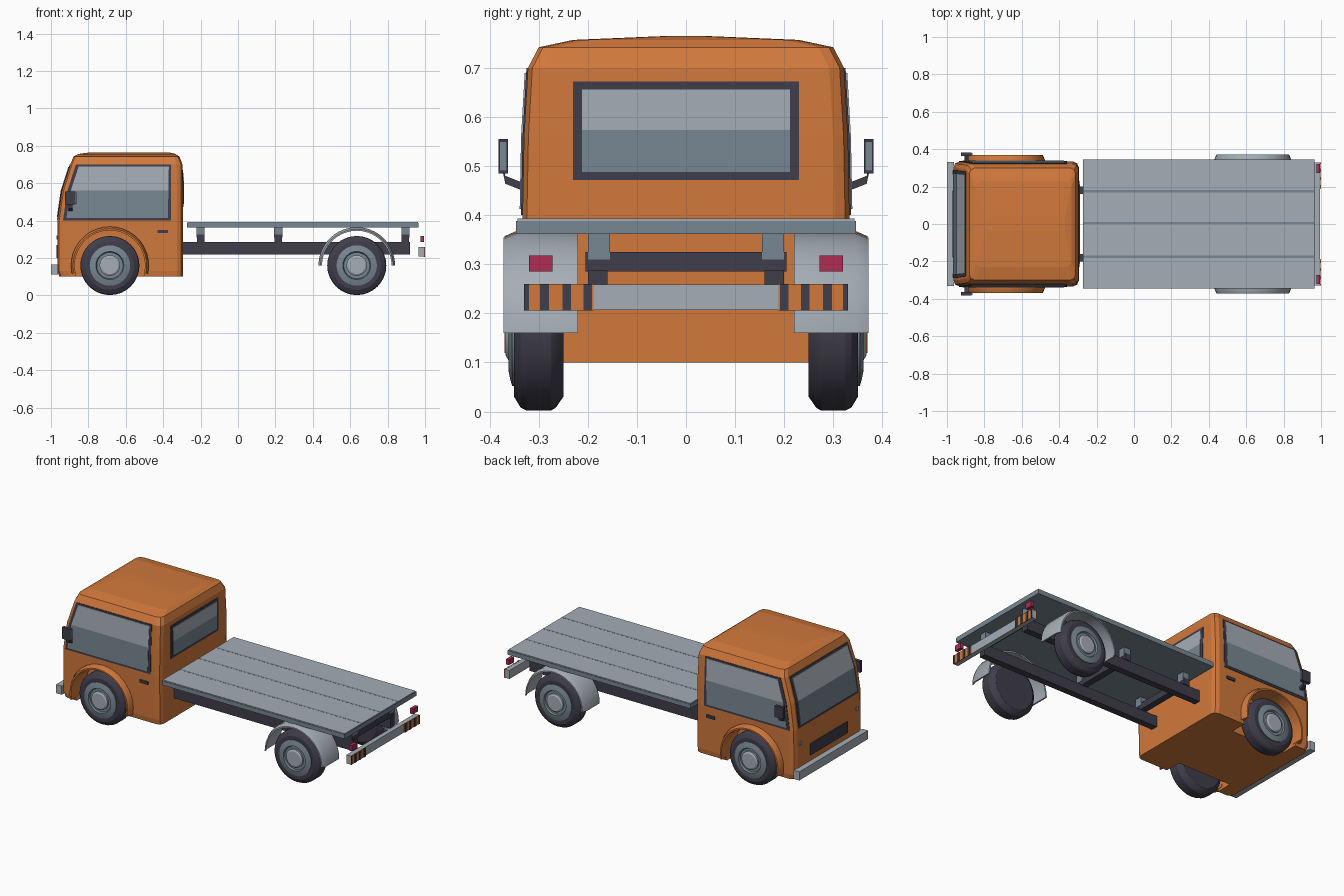
import bpy, bmesh, math

if "Cube" in bpy.data.objects:
    bpy.data.objects.remove(bpy.data.objects["Cube"])

def mat(name, r, g, b):
    m = bpy.data.materials.new(name)
    m.diffuse_color = (r, g, b, 1)
    m.use_nodes = True
    m.node_tree.nodes["Principled BSDF"].inputs["Base Color"].default_value = m.diffuse_color
    return m

ORANGE = mat("orange_paint", .64, .19, .045)
LIGHT = mat("light_grey", .376, .418, .468)
SLATE = mat("slate_grey", .188, .242, .287)
DARK = mat("dark_grey", .05, .047, .07)
RED = mat("red_lamp", .43, .026, .091)


def loft(name, rings, mats, smooth=False):
    """Skin closed rings of points, cap both ends; one material per segment."""
    if not isinstance(mats, list):
        mats = [mats] * (len(rings) - 1)
    slots = list(dict.fromkeys(mats))
    bm = bmesh.new()
    vs = [[bm.verts.new(p) for p in ring] for ring in rings]
    n = len(rings[0])
    for k in range(len(rings) - 1):
        for i in range(n):
            j = (i + 1) % n
            f = bm.faces.new((vs[k][i], vs[k][j], vs[k + 1][j], vs[k + 1][i]))
            f.material_index = slots.index(mats[k])
    bm.faces.new(vs[0]).material_index = slots.index(mats[0])
    bm.faces.new(vs[-1]).material_index = slots.index(mats[-1])
    bmesh.ops.recalc_face_normals(bm, faces=bm.faces)
    me = bpy.data.meshes.new(name)
    bm.to_mesh(me)
    bm.free()
    for m in slots:
        me.materials.append(m)
    if smooth:
        me.polygons.foreach_set("use_smooth", [True] * len(me.polygons))
        me.set_sharp_from_angle(angle=math.radians(25))
    ob = bpy.data.objects.new(name, me)
    bpy.context.collection.objects.link(ob)
    return ob


def box(name, x, y, z, m):
    return loft(name, [[(x[0], y[0], h), (x[1], y[0], h), (x[1], y[1], h), (x[0], y[1], h)] for h in z], m)


def lathe(name, cx, cz, prof, m, n=32):
    """Spin (radius, y) points about the y axis."""
    return loft(name, [[(cx + r * math.cos(2 * math.pi * i / n), y, cz + r * math.sin(2 * math.pi * i / n))
                        for i in range(n)] for r, y in prof], m, True)


def arch(name, cx, cz, section, m, a0, a1, n=20):
    """Sweep a (y, radius) section along an arc over a wheel."""
    rings = []
    for i in range(n + 1):
        a = math.radians(a0 + (a1 - a0) * i / n)
        rings.append([(cx + r * math.cos(a), y, cz + r * math.sin(a)) for y, r in section])
    return loft(name, rings, m, True)


# cab: levels of (z, front x, back x, half width)
LEVELS = [(.10, -.955, -.295, .325), (.13, -.965, -.295, .33), (.40, -.965, -.295, .333),
          (.56, -.942, -.295, .33), (.70, -.897, -.297, .322), (.742, -.88, -.312, .30),
          (.757, -.85, -.335, .23), (.765, -.79, -.37, .04)]


def level(z, k):
    for a, b in zip(LEVELS, LEVELS[1:]):
        if a[0] <= z <= b[0]:
            return a[k] + (b[k] - a[k]) * (z - a[0]) / (b[0] - a[0])


def cab_ring(z, xf, xb, w):
    c = min(.03, w * .5)
    d = c * .3
    half = [(xf, w - c), (xf + d, w - d), (xf + c, w), (xb - c, w), (xb - d, w - d), (xb, w - c)]
    return [(x, y, z) for x, y in half] + [(x, -y, z) for x, y in reversed(half)]


cab = loft("cab", [cab_ring(*l) for l in LEVELS], ORANGE)
FX, RX, WZ = -.685, .635, .16

# wheel wells cut out of the cab
for s in (1, -1):
    cutter = lathe("wheel_well_cutter", FX, WZ, [(.19, s * .225), (.19, s * .5)], ORANGE)
    cutter.hide_render = True
    mod = cab.modifiers.new("well", "BOOLEAN")
    mod.operation = "DIFFERENCE"
    mod.solver = "EXACT"
    mod.object = cutter
    bpy.context.view_layer.objects.active = cab
    bpy.ops.object.modifier_apply(modifier=mod.name)
    bpy.data.objects.remove(cutter)


# windows: thin panels that follow the cab wall
def panel(name, rows, point, off, mats):
    loft(name, [[point(a, z, off), point(b, z, off), point(b, z, -.003), point(a, z, -.003)]
                for z, a, b in rows], mats)


def side_point(s):
    return lambda a, z, o: (a, s * (level(z, 3) + o), z)


def front_point(a, z, o):
    return (level(z, 1) - o, a, z)


def back_point(a, z, o):
    return (level(z, 2) + o, a, z)


GLASS = [SLATE, LIGHT]
for s in (1, -1):
    p = side_point(s)
    panel("side_window_frame", [(.40, -.936, -.358), (.56, -.912, -.357), (.70, -.867, -.357)], p, .003, DARK)
    panel("side_window_glass", [(.413, -.918, -.375), (.56, -.894, -.372), (.69, -.852, -.37)], p, .006, GLASS)
    box("door_handle", (-.43, -.375), sorted((s * .328, s * .34)), (.333, .35), DARK)
panel("windscreen_frame", [(.405, -.29, .29), (.56, -.287, .287), (.70, -.28, .28)], front_point, .003, DARK)
panel("windscreen_glass", [(.42, -.273, .273), (.56, -.27, .27), (.688, -.265, .265)], front_point, .006, GLASS)
panel("rear_window_frame", [(.472, -.23, .23), (.56, -.23, .23), (.672, -.23, .23)], back_point, .003, DARK)
panel("rear_window_glass", [(.488, -.212, .212), (.573, -.212, .212), (.656, -.212, .212)], back_point, .006, GLASS)

# cab front: grille, lamps, bumper
box("grille", (-.97, -.96), (-.18, .18), (.2, .27), DARK)
box("front_bumper", (-1, -.962), (-.332, .332), (.112, .165), LIGHT)
for s in (1, -1):
    box("front_lamp", (-.97, -.96), sorted((s * .265, s * .285)), (.3, .32), LIGHT)
    # mirrors
    box("mirror", (-.925, -.868), sorted((s * .363, s * .382)), (.485, .555), DARK)
    box("mirror_glass", (-.869, -.864), sorted((s * .365, s * .38)), (.49, .55), SLATE)
    loft("mirror_arm", [[(x, s * y, z + dz) for x, dz in ((-.905, -.008), (-.885, -.008), (-.885, .008), (-.905, .008))]
                        for y, z in ((.32, .453), (.368, .472), (.374, .5))], DARK)

# wheels with rim and hub
for cx in (FX, RX):
    for s in (1, -1):
        lathe("tyre", cx, WZ, [(r, s * y) for r, y in
              [(.09, .25), (.13, .25), (.152, .265), (.158, .275), (.158, .325), (.152, .337), (.13, .35), (.105, .35)]], DARK)
        lathe("rim", cx, WZ, [(r, s * y) for r, y in
              [(.108, .33), (.108, .354), (.095, .358), (.075, .362), (.07, .352)]], SLATE)
        lathe("hub_cap", cx, WZ, [(r, s * y) for r, y in [(.055, .34), (.055, .362), (.045, .368)]], LIGHT)

# arches
for s in (1, -1):
    arch("front_arch_lip", FX, WZ, [(s * y, r) for y, r in
         [(.3, .208), (.345, .208), (.37, .197), (.37, .188), (.3, .188)]], ORANGE, -12, 192)
    arch("rear_fender", RX, WZ, [(s * y, r) for y, r in
         [(.22, .205), (.345, .205), (.372, .194), (.372, .186), (.343, .196), (.22, .196)]], LIGHT, 0, 180)

# chassis
for s in (1, -1):
    box("chassis_rail", (-.3, .92), sorted((s * .16, s * .2)), (.22, .287), DARK)
for x in (-.2, .215, .895):
    box("cross_beam", (x - .02, x + .02), (-.205, .205), (.285, .325), DARK)
    for s in (1, -1):
        box("deck_support", (x - .022, x + .022), sorted((s * .155, s * .2)), (.31, .362), SLATE)

# load deck
box("deck_frame", (-.272, .965), (-.346, .346), (.362, .388), SLATE)
box("deck_floor", (-.27, .963), (-.343, .343), (.387, .393), LIGHT)
for y in (-.175, .005, .175):
    box("deck_seam", (-.27, .963), (y - .006, y + .006), (.392, .3935), SLATE)

# rear bumper with warning stripes, tail lamps
box("rear_bumper", (.965, .994), (-.33, .33), (.207, .259), LIGHT)
for s in (1, -1):
    box("warning_panel", (.992, .997), sorted((s * .188, s * .33)), (.206, .26), ORANGE)
    for y in (.2, .243, .288, .325):
        w = .005 if y > .3 else .009
        box("warning_stripe", (.994, 1), sorted((s * (y - w), s * (y + w))), (.206, .26), DARK)
    box("tail_lamp", (.975, .995), sorted((s * .272, s * .32)), (.285, .318), RED)
